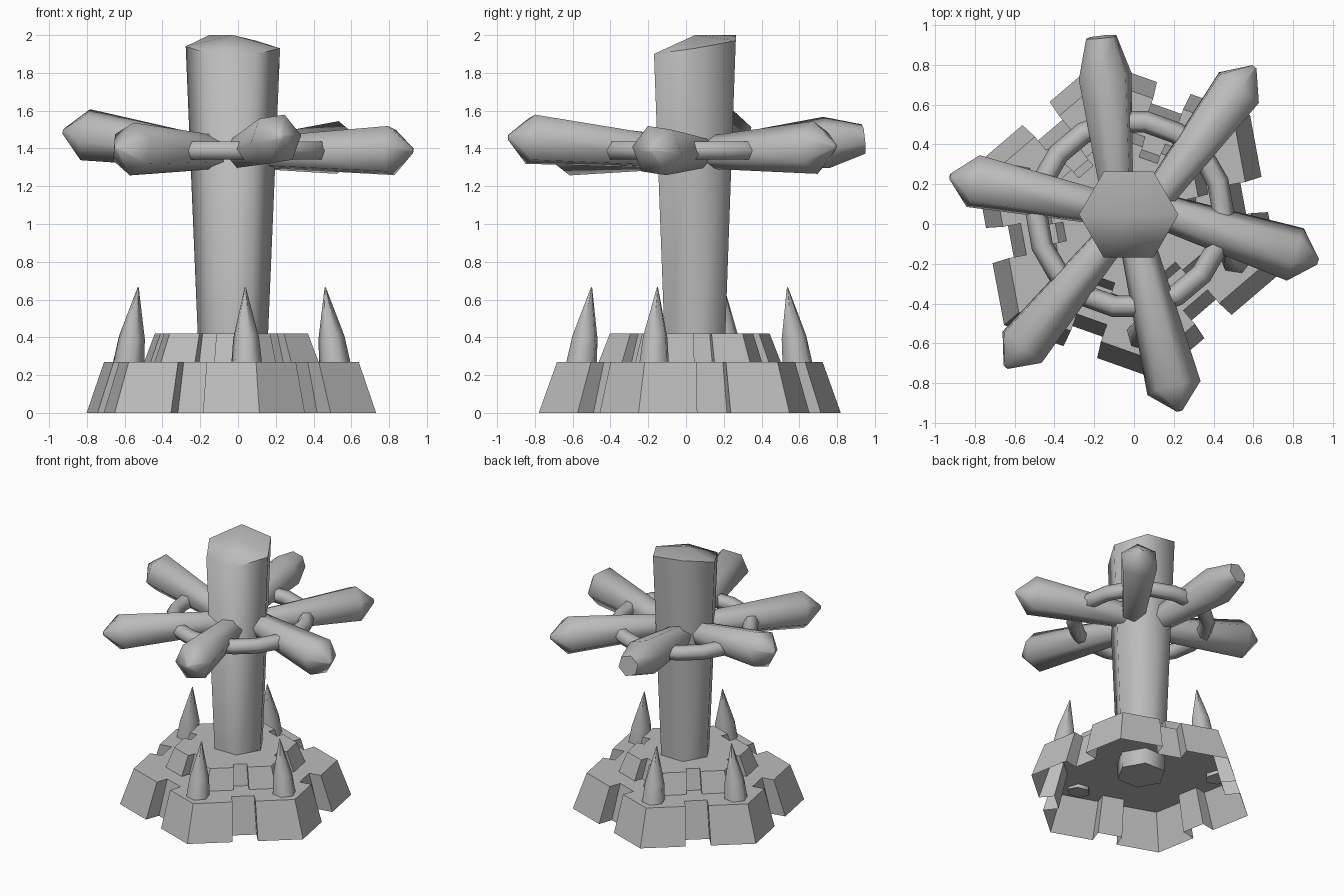
import bpy, bmesh, math
from mathutils import Vector, Matrix

old = bpy.data.objects.get("Cube")
if old:
    bpy.data.objects.remove(old, do_unlink=True)

grey = bpy.data.materials.new("plain grey")
grey.use_nodes = True
grey.diffuse_color = (0.5, 0.5, 0.5, 1)
grey.node_tree.nodes["Principled BSDF"].inputs["Base Color"].default_value = (0.5, 0.5, 0.5, 1)

CENTRE = Vector((-0.035, 0.02, 0))
TURN = math.radians(40.5)


def finish(bm, name, smooth=0):
    bmesh.ops.recalc_face_normals(bm, faces=bm.faces)
    mesh = bpy.data.meshes.new(name)
    bm.to_mesh(mesh)
    bm.free()
    mesh.materials.append(grey)
    ob = bpy.data.objects.new(name, mesh)
    bpy.context.collection.objects.link(ob)
    if smooth:
        bpy.ops.object.select_all(action='DESELECT')
        ob.select_set(True)
        bpy.context.view_layer.objects.active = ob
        bpy.ops.object.shade_smooth_by_angle(angle=math.radians(smooth))
    return ob


def loft(rings, bm, bottom=True):
    """Skin closed rings of points; cap the ends."""
    loops = [[bm.verts.new(p) for p in ring] for ring in rings]
    for a, b in zip(loops, loops[1:]):
        for i in range(len(a)):
            j = (i + 1) % len(a)
            bm.faces.new((a[i], a[j], b[j], b[i]))
    if bottom:
        bm.faces.new(loops[0][::-1])
    return loops[-1], bm.faces.new(loops[-1])


def hex_rod(name, start, end, stations, roll=0):
    """Six-sided rod with (distance, radius) stations along its axis."""
    start, end = Vector(start), Vector(end)
    turn = (end - start).to_track_quat('Z', 'Y').to_matrix()
    rings = []
    for dist, r in stations:
        rings.append([start + turn @ Vector((r * math.cos(roll + k * math.pi / 3),
                                             r * math.sin(roll + k * math.pi / 3), dist))
                      for k in range(6)])
    bm = bmesh.new()
    loft(rings, bm)
    return finish(bm, name, 66)


# Hollow hexagonal base tiers, each side notched in the middle
def notched_hexagon(radius, z, half, depth):
    a = radius * math.cos(math.pi / 6)
    pts = []
    for k in range(6):
        rot = Matrix.Rotation(TURN + math.pi / 6 + k * math.pi / 3, 3, 'Z')
        side = [(a, -radius / 2), (a, -half), (a - depth, -half), (a - depth, half), (a, half)]
        pts += [CENTRE + rot @ Vector((x, y, z)) for x, y in side]
    return pts


for name, z0, z1, r0, r1, s in (("lower_tier", 0, 0.27, 0.813, 0.715, 1),
                                ("upper_tier", 0.27, 0.42, 0.49, 0.43, 0.6)):
    bm = bmesh.new()
    loft([notched_hexagon(r0, z0, 0.09 * s, 0.11 * s),
          notched_hexagon(r1, z1, 0.08 * s, 0.09 * s)], bm, bottom=False)
    finish(bm, name)

# Post, flaring upward, with an uneven top
POST = Vector((-0.027, 0.047, 0))


def post_ring(r, heights):
    return [POST + Vector((r * math.cos(k * math.pi / 3), r * math.sin(k * math.pi / 3), h))
            for k, h in enumerate(heights)]


bm = bmesh.new()
rim, cap = loft([post_ring(0.175, [0.15] * 6),
                 post_ring(0.25, [1.93, 1.97, 2.0, 1.94, 1.9, 1.9])], bm)
bmesh.ops.poke(bm, faces=[cap])
bm.verts.ensure_lookup_table()
bm.verts[-1].co.z = 2.0
finish(bm, "post", 70)

# Radiating arms: root, tip, tip radius, shoulder setback
arms = (((-0.09, 0.20), (-0.165, 0.94), 1.45, 0.08, 0.20),
        ((0.13, 0.15), (0.605, 0.79), 1.41, 0.015, 0.13),
        ((0.15, 0.06), (0.925, -0.19), 1.39, 0.015, 0.12),
        ((0.02, -0.11), (0.23, -0.94), 1.46, 0.015, 0.12),
        ((-0.12, -0.08), (-0.645, -0.72), 1.40, 0.015, 0.13),
        ((-0.18, 0.085), (-0.925, 0.24), 1.49, 0.015, 0.12))
for n, (root, tip, z, tip_r, back) in enumerate(arms, 1):
    start, end = Vector((*root, 1.38)), Vector((*tip, z))
    length = (end - start).length
    hex_rod(f"arm_{n}", start, end,
            [(0, 0.09), (length - back, 0.14), (length, tip_r)], roll=0.3 * n)

# Ring linking the arms
bpy.ops.mesh.primitive_torus_add(major_segments=18, minor_segments=6, major_radius=0.47,
                                 minor_radius=0.055, location=(-0.02, 0.05, 1.39))
ring = bpy.context.object
ring.name = "arm_ring"
ring.data.materials.append(grey)
bpy.ops.object.shade_smooth_by_angle(angle=math.radians(66))

# Spikes on four corners of the lower tier, leaning inward
for n, degrees in enumerate((-82, -19, 100, 160), 1):
    out = Vector((math.cos(math.radians(degrees)), math.sin(math.radians(degrees)), 0))
    foot = CENTRE + out * 0.58 + Vector((0, 0, 0.25))
    tip = CENTRE + out * 0.525 + Vector((0, 0, 0.665))
    hex_rod(f"spike_{n}", foot, tip,
            [(0, 0.085), (0.15, 0.07), ((tip - foot).length, 0.003)], roll=math.radians(degrees))
